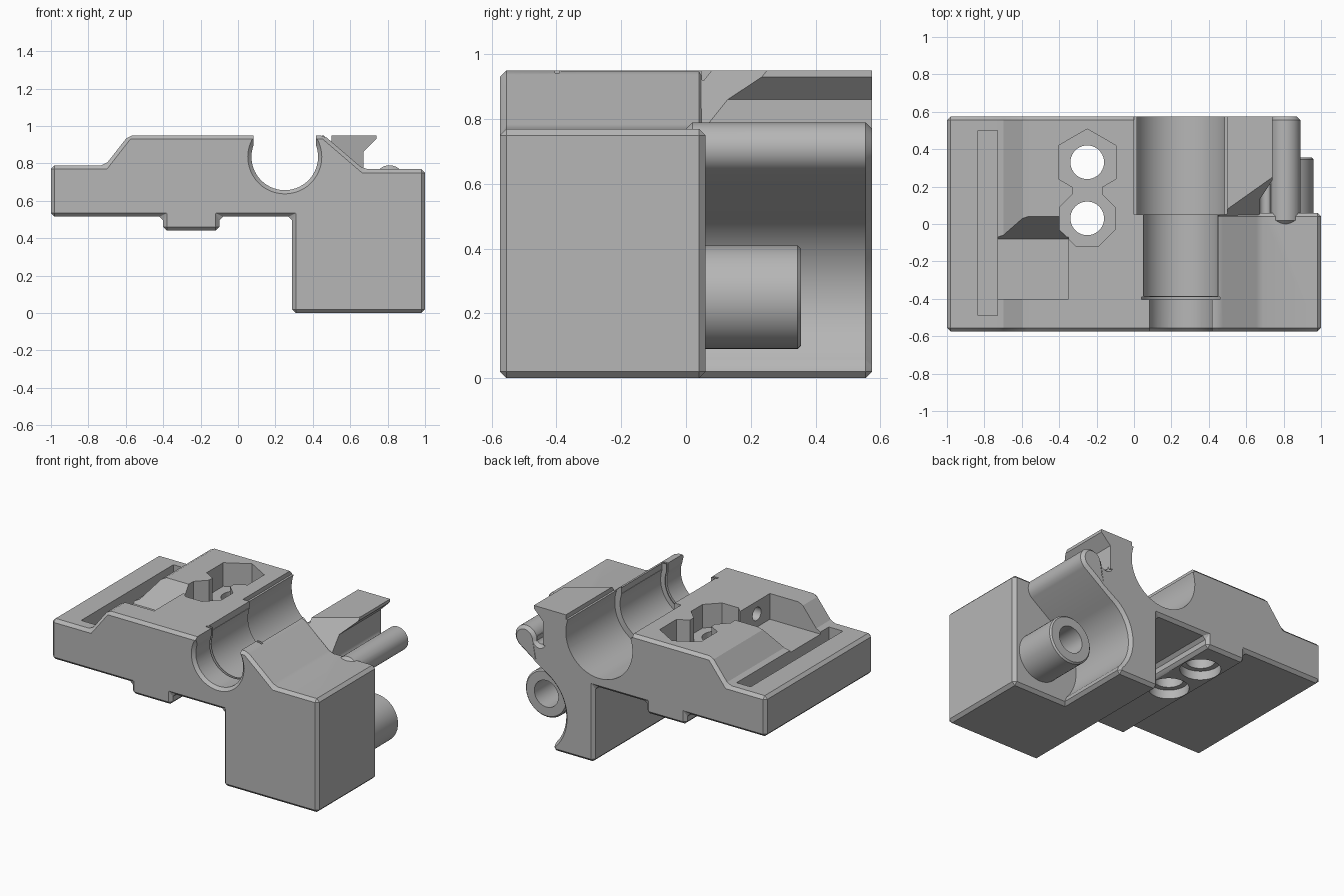
import bpy, bmesh
from math import sin, cos, radians, pi
from mathutils import Matrix, Vector

cube = bpy.data.objects.get("Cube")
if cube:
    bpy.data.objects.remove(cube, do_unlink=True)

grey = bpy.data.materials.new("plain_grey")
grey.use_nodes = True
colour = (0.47, 0.47, 0.47, 1)
grey.diffuse_color = colour
grey.node_tree.nodes["Principled BSDF"].inputs["Base Color"].default_value = colour


def to_object(name, bm):
    bmesh.ops.recalc_face_normals(bm, faces=bm.faces)
    mesh = bpy.data.meshes.new(name)
    bm.to_mesh(mesh)
    bm.free()
    mesh.materials.append(grey)
    obj = bpy.data.objects.new(name, mesh)
    bpy.context.collection.objects.link(obj)
    return obj


def prism(name, points, start, end, axis="Y", cut=None):
    """Extrude an outline of (x, z) along y, (y, z) along x or (x, y) along z."""
    place = {"Y": lambda a, b: (a, start, b),
             "X": lambda a, b: (start, a, b),
             "Z": lambda a, b: (a, b, start)}[axis]
    bm = bmesh.new()
    face = bm.faces.new([bm.verts.new(place(a, b)) for a, b in points])
    shift = Vector([end - start if k == axis else 0 for k in "XYZ"])
    new = bmesh.ops.extrude_face_region(bm, geom=[face])["geom"]
    bmesh.ops.translate(bm, vec=shift, verts=[v for v in new if isinstance(v, bmesh.types.BMVert)])
    if cut:
        co, normal = cut
        bmesh.ops.bisect_plane(bm, geom=bm.verts[:] + bm.edges[:] + bm.faces[:],
                               plane_co=co, plane_no=normal, clear_inner=True)
        bmesh.ops.holes_fill(bm, edges=[e for e in bm.edges if e.is_boundary])
    return to_object(name, bm)


def arc(cx, cy, r, a0, a1, n):
    angles = [radians(a0 + (a1 - a0) * i / n) for i in range(n + 1)]
    return [(cx + r * cos(a), cy + r * sin(a)) for a in angles]


def round_bar(name, cx, cy, r, start, end, axis, n=40, turn=0):
    return prism(name, arc(cx, cy, r, turn, turn + 360, n)[:-1], start, end, axis)


def apply(obj, kind, **settings):
    mod = obj.modifiers.new(kind, kind)
    for key, value in settings.items():
        setattr(mod, key, value)
    bpy.context.view_layer.objects.active = obj
    bpy.ops.object.modifier_apply(modifier=mod.name)


def combine(obj, others, operation):
    for other in others:
        apply(obj, "BOOLEAN", object=other, operation=operation, solver="EXACT")
        bpy.data.objects.remove(other, do_unlink=True)


def chamfer(obj, width):
    apply(obj, "BEVEL", width=width, segments=1, limit_method="ANGLE",
          angle_limit=radians(35), use_clamp_overlap=False)


FRONT, STEP, BACK = -0.575, 0.06, 0.575

# Shared outline of the clamp plate, from the foot corner round to the top
left_outline = [(0.29, 0), (0.29, 0.515), (-0.1, 0.515), (-0.1, 0.44), (-0.4, 0.44), (-0.4, 0.515),
                (-1, 0.515), (-1, 0.79), (-0.71, 0.79), (-0.585, 0.95)]

# Front block
body = prism("clamp_body", left_outline + [(0.46, 0.95), (0.67, 0.77), (1, 0.77), (1, 0)], FRONT, STEP)
chamfer(body, 0.02)

# Rear web with a groove, a rounded bead and a hollow around the pin
rear = prism("rear_web", left_outline + [(0.1, 0.95), (0.1, 0.75), (0.67, 0.75)]
             + arc(0.70, 0.72, 0.03, 180, 360, 8)
             + arc(0.81, 0.71, 0.08, 175, -50, 24)
             + arc(0.80, 0.25, 0.29, 120, 226, 24) + [(0.60, 0)], 0, BACK)
chamfer(rear, 0.02)

# Hooked rail with its slanted front end
hook = prism("hook_rail", [(0.45, 0.7), (0.45, 0.95), (0.74, 0.95), (0.74, 0.93), (0.67, 0.86), (0.67, 0.7)],
             0.03, BACK, cut=((0.74, 0.25, 0.95), (-0.708, 1, -0.8)))

# Pin beside the web
pin = round_bar("pin", 0.80, 0.25, 0.16, 0, 0.355, "Y", 48)
chamfer(pin, 0.01)
combine(body, [rear, hook, pin], "UNION")


# Stepped open channel: radius, half width of the mouth, start, end
def channel(r, mouth, start, end):
    trough = [p for p in arc(0.25, 0.835, r, 160, 380, 48)]
    return prism("channel_cutter", [(0.25 - mouth, 1.1)] + [(0.25 - mouth, trough[0][1])] + trough
                 + [(0.25 + mouth, trough[-1][1]), (0.25 + mouth, 1.1)], start, end)


cutters = [channel(*c) for c in ((0.178, 0.167, -0.7, -0.38), (0.21, 0.2, -0.385, 0.06),
                                 (0.222, 0.21, -0.405, -0.39), (0.25, 0.249, 0.05, 0.7))]

# Flared front mouth of the channel
bm = bmesh.new()
bmesh.ops.create_cone(bm, cap_ends=True, segments=48, radius1=0.218, radius2=0.17, depth=0.048,
                      matrix=Matrix.Translation((0.25, FRONT + 0.004, 0.835)) @ Matrix.Rotation(-pi / 2, 4, "X"))
cutters.append(to_object("mouth_cutter", bm))

# Screw holes with nut pockets above and counterbores below
for y, sides, r, turn in ((0.33, 6, 0.178, 30), (0.03, 8, 0.16, 22.5)):
    cutters += [round_bar("hole_cutter", -0.25, y, 0.09, 0.3, 1.1, "Z"),
                round_bar("nut_cutter", -0.25, y, r, 0.79, 1.1, "Z", sides, turn),
                round_bar("counterbore_cutter", -0.25, y, 0.125, 0.3, 0.5, "Z")]
cutters.append(prism("link_cutter", [(-0.33, 0.12), (-0.17, 0.12), (-0.17, 0.24), (-0.33, 0.24)], 0.79, 1.1, "Z"))

# Long slot, side pocket with a sloping wall, and its small hole
cutters += [
    prism("slot_cutter", [(-0.835, -0.49), (-0.73, -0.49), (-0.73, 0.5), (-0.835, 0.5)], 0.68, 1.1, "Z"),
    prism("pocket_cutter", [(-0.4, 0.775), (-0.08, 0.775), (0.04, 0.95), (0.04, 1.1), (-0.4, 1.1)],
          -0.735, -0.35, "X"),
    round_bar("side_hole_cutter", -0.26, 0.865, 0.045, -0.4, -0.1, "X", 24),
    round_bar("pin_hole_cutter", 0.80, 0.25, 0.09, 0.1, 0.5, "Y")]
combine(body, cutters, "DIFFERENCE")

# Smooth the round surfaces only
bpy.ops.object.select_all(action="DESELECT")
body.select_set(True)
bpy.context.view_layer.objects.active = body
bpy.ops.object.shade_smooth_by_angle(angle=radians(25))
